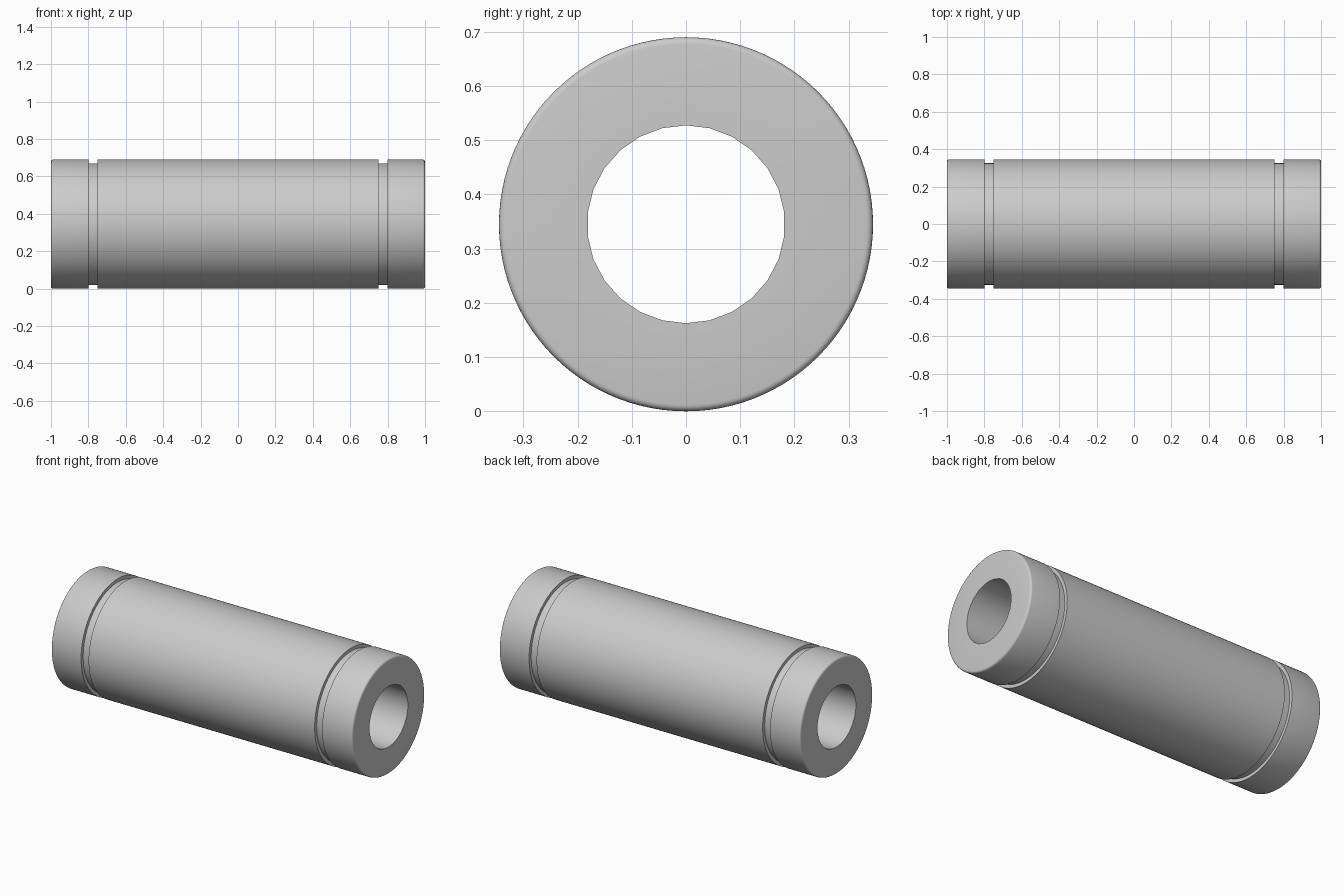
import bpy, bmesh
from math import pi, sin, cos, radians

if "Cube" in bpy.data.objects:
    bpy.data.objects.remove(bpy.data.objects["Cube"])

R, GROOVE_R, BORE_R = 0.345, 0.325, 0.1825
BORE_SIDES, STEP = 26, 4            # bore facets, outer facets per bore facet
SIDES = BORE_SIDES * STEP
FILLET = 0.012

bm = bmesh.new()


def ring(x, r, n):
    return [bm.verts.new((x, r * sin(2 * pi * i / n), R + r * cos(2 * pi * i / n)))
            for i in range(n)]


def skin(a, b):
    n = len(a)
    for i in range(n):
        j = (i + 1) % n
        bm.faces.new((a[i], a[j], b[j], b[i]))


# Half outline (x, radius): rounded rim, retaining ring groove, long barrel
half = [(1 - FILLET * (1 - sin(t)), R - FILLET * (1 - cos(t)))
        for t in (radians(a) for a in (90, 67.5, 45, 22.5, 0))]
half += [(0.80, R), (0.80, GROOVE_R), (0.75, GROOVE_R), (0.75, R)]
outline = half + [(-x, r) for x, r in reversed(half)]

# Outer sleeve
outer = [ring(x, r, SIDES) for x, r in outline]
for a, b in zip(outer, outer[1:]):
    skin(a, b)

# Through bore
bore = [ring(x, BORE_R, BORE_SIDES) for x in (1, -1)]
skin(*bore)

# Flat end faces joining the rim to the coarser bore
for rim, hole in ((outer[0], bore[0]), (outer[-1], bore[1])):
    for i in range(BORE_SIDES):
        arc = [rim[(i * STEP + k) % SIDES] for k in range(STEP + 1)]
        bm.faces.new(arc + [hole[(i + 1) % BORE_SIDES], hole[i]])

bmesh.ops.recalc_face_normals(bm, faces=bm.faces)
mesh = bpy.data.meshes.new("bearing_sleeve")
bm.to_mesh(mesh)
bm.free()

sleeve = bpy.data.objects.new("bearing_sleeve", mesh)
bpy.context.collection.objects.link(sleeve)
bpy.context.view_layer.objects.active = sleeve
sleeve.select_set(True)
bpy.ops.object.shade_smooth_by_angle(angle=radians(35))
